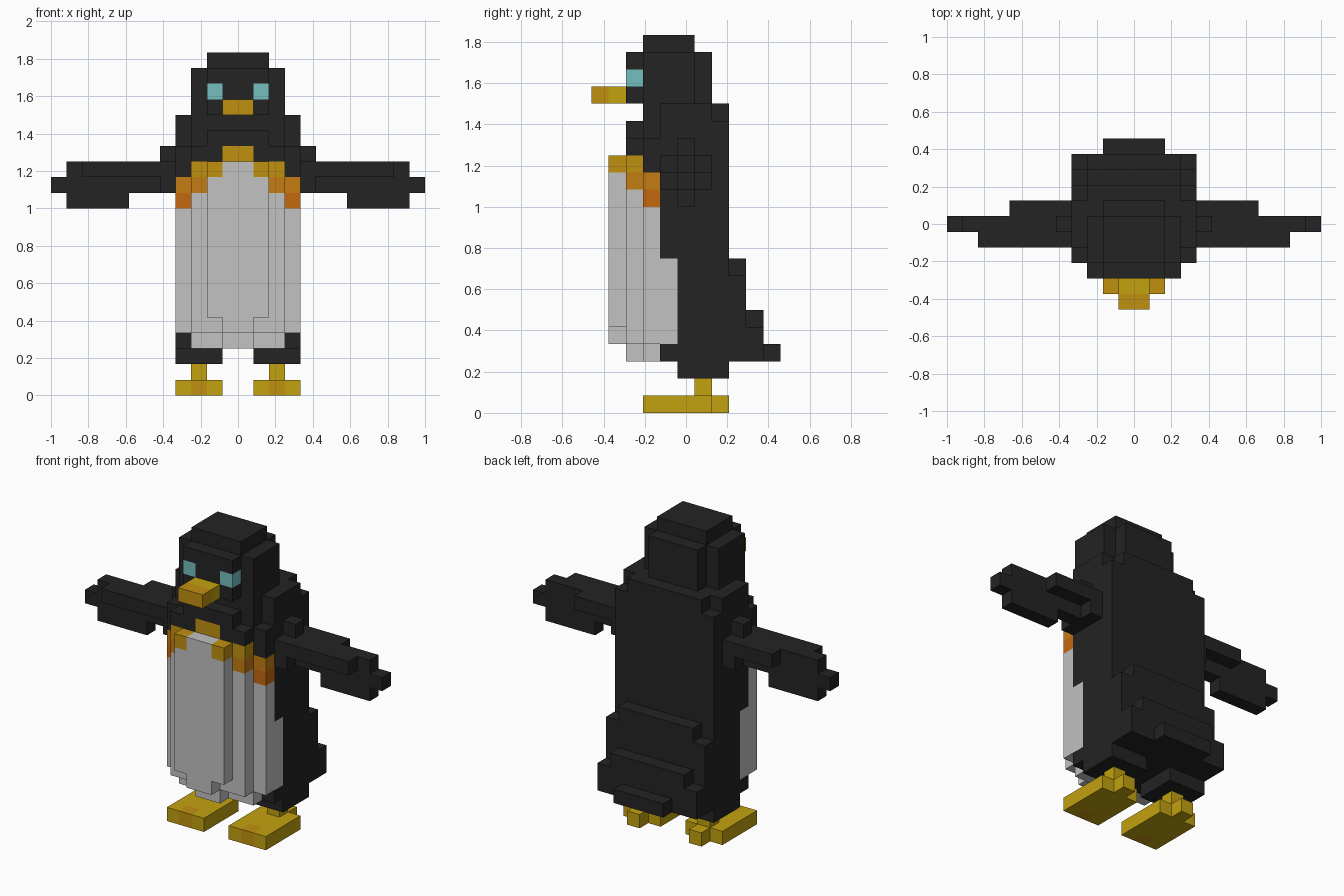
import bpy
import bmesh

if "Cube" in bpy.data.objects:
    bpy.data.objects.remove(bpy.data.objects["Cube"], do_unlink=True)

UNIT = 1 / 12          # edge of one block
Y_SHIFT = 5.5          # block rows counted from the beak tip backwards


def make_material(name, color):
    mat = bpy.data.materials.new(name)
    rgba = (*color, 1)
    mat.diffuse_color = rgba
    mat.use_nodes = True
    shader = mat.node_tree.nodes["Principled BSDF"]
    shader.inputs["Base Color"].default_value = rgba
    shader.inputs["Roughness"].default_value = 0.9
    return mat


black = make_material("black", (0.017, 0.017, 0.017))
white = make_material("soft white", (0.54, 0.54, 0.54))
yellow = make_material("yellow", (0.54, 0.36, 0.005))
amber = make_material("amber", (0.53, 0.28, 0.005))
orange = make_material("orange", (0.56, 0.2, 0.006))
deep_orange = make_material("deep orange", (0.56, 0.14, 0.005))
teal = make_material("pale teal", (0.18, 0.52, 0.52))

cells = {}             # block position -> (part name, material)


def blocks(name, mat, *boxes, sides=(1, -1)):
    """Fill boxes (x0, x1, y0, y1, z0, z1), mirrored over x; later ones win."""
    for x0, x1, y0, y1, z0, z1 in boxes:
        for side in sides:
            for x in range(x0, x1):
                for y in range(y0, y1):
                    for z in range(z0, z1):
                        cells[x if side > 0 else -x - 1, y, z] = (name, mat)


def pair(name, mat, *boxes):
    """Separate left and right copies of a part."""
    blocks("left_" + name, mat, *boxes, sides=(1,))
    blocks("right_" + name, mat, *boxes, sides=(-1,))


# Body: main trunk, neck, shoulders
blocks("body", black,
       (0, 4, 4, 8, 3, 4), (0, 4, 5, 8, 4, 9), (0, 4, 4, 8, 9, 17),
       (0, 4, 4, 7, 17, 18), (0, 3, 7, 8, 17, 18),
       (0, 4, 3, 4, 12, 16), (0, 3, 3, 4, 16, 18),
       (0, 3, 2, 3, 15, 16), (0, 2, 2, 3, 16, 17))
pair("haunch", black, (1, 4, 5, 8, 2, 3))

# Tail: stepped tiers
blocks("tail", black,
       (0, 4, 8, 9, 3, 8), (0, 3, 8, 9, 8, 9),
       (0, 4, 9, 10, 3, 5), (0, 3, 9, 10, 5, 6),
       (0, 2, 10, 11, 3, 4))

# Belly: three layers getting narrower towards the front
blocks("belly", white,
       (0, 4, 4, 5, 4, 9), (0, 4, 3, 4, 4, 12), (0, 3, 3, 4, 3, 4),
       (0, 3, 2, 3, 4, 13), (0, 2, 2, 3, 13, 15), (0, 1, 2, 3, 3, 4),
       (0, 2, 1, 2, 5, 14), (0, 1, 1, 2, 4, 5), (0, 1, 1, 2, 14, 15))

# Collar: bands fading from deep orange up to amber
blocks("collar", deep_orange, (3, 4, 3, 4, 12, 13))
blocks("collar", orange, (3, 4, 3, 4, 13, 14), (2, 3, 2, 3, 13, 14))
blocks("collar", amber, (2, 3, 2, 3, 14, 15), (1, 2, 1, 2, 14, 15),
       (0, 1, 2, 3, 15, 16))

# Head, eyes and beak
blocks("head", black,
       (0, 3, 3, 6, 18, 21), (0, 2, 2, 7, 18, 21), (0, 2, 3, 6, 21, 22))
pair("eye", teal, (1, 2, 2, 3, 19, 20))
blocks("beak", yellow, (0, 1, 1, 2, 18, 19))
blocks("beak", amber, (0, 1, 0, 1, 18, 19))

# Wings: core bar, front and back ledges, lower feathers, tip
pair("wing", black,
     (4, 11, 5, 6, 13, 15), (4, 10, 4, 5, 14, 15), (4, 8, 6, 7, 14, 15),
     (4, 5, 4, 7, 13, 15), (4, 5, 5, 6, 15, 16),
     (7, 11, 5, 6, 12, 13), (11, 12, 5, 6, 13, 14))

# Feet with heel and leg, amber middle toe
pair("foot", yellow, (1, 4, 3, 7, 0, 1), (2, 3, 7, 8, 0, 1))
pair("foot", amber, (2, 3, 3, 4, 0, 1))
pair("leg", yellow, (2, 3, 6, 7, 1, 2))


def build_part(name):
    """Skin the exposed sides of one part's blocks and merge flat areas."""
    mesh = bpy.data.meshes.new(name)
    bm = bmesh.new()
    verts, mats = {}, []

    def vert(corner):
        if corner not in verts:
            x, y, z = corner
            verts[corner] = bm.verts.new(
                (x * UNIT, (y - Y_SHIFT) * UNIT, z * UNIT))
        return verts[corner]

    for cell, (part, mat) in cells.items():
        if part != name:
            continue
        if mat not in mats:
            mats.append(mat)
        for axis in range(3):
            u, v = (axis + 1) % 3, (axis + 2) % 3
            for step in (1, -1):
                beside = list(cell)
                beside[axis] += step
                if tuple(beside) in cells:
                    continue
                ring = []
                for du, dv in ((0, 0), (1, 0), (1, 1), (0, 1))[::step]:
                    corner = list(cell)
                    corner[axis] += step > 0
                    corner[u] += du
                    corner[v] += dv
                    ring.append(vert(tuple(corner)))
                bm.faces.new(ring).material_index = mats.index(mat)

    bmesh.ops.dissolve_limit(bm, angle_limit=0.02, verts=bm.verts[:],
                             edges=bm.edges[:], delimit={"MATERIAL"})
    bm.to_mesh(mesh)
    bm.free()
    for mat in mats:
        mesh.materials.append(mat)
    bpy.context.collection.objects.link(bpy.data.objects.new(name, mesh))


for part_name in dict.fromkeys(part for part, _ in cells.values()):
    build_part(part_name)
